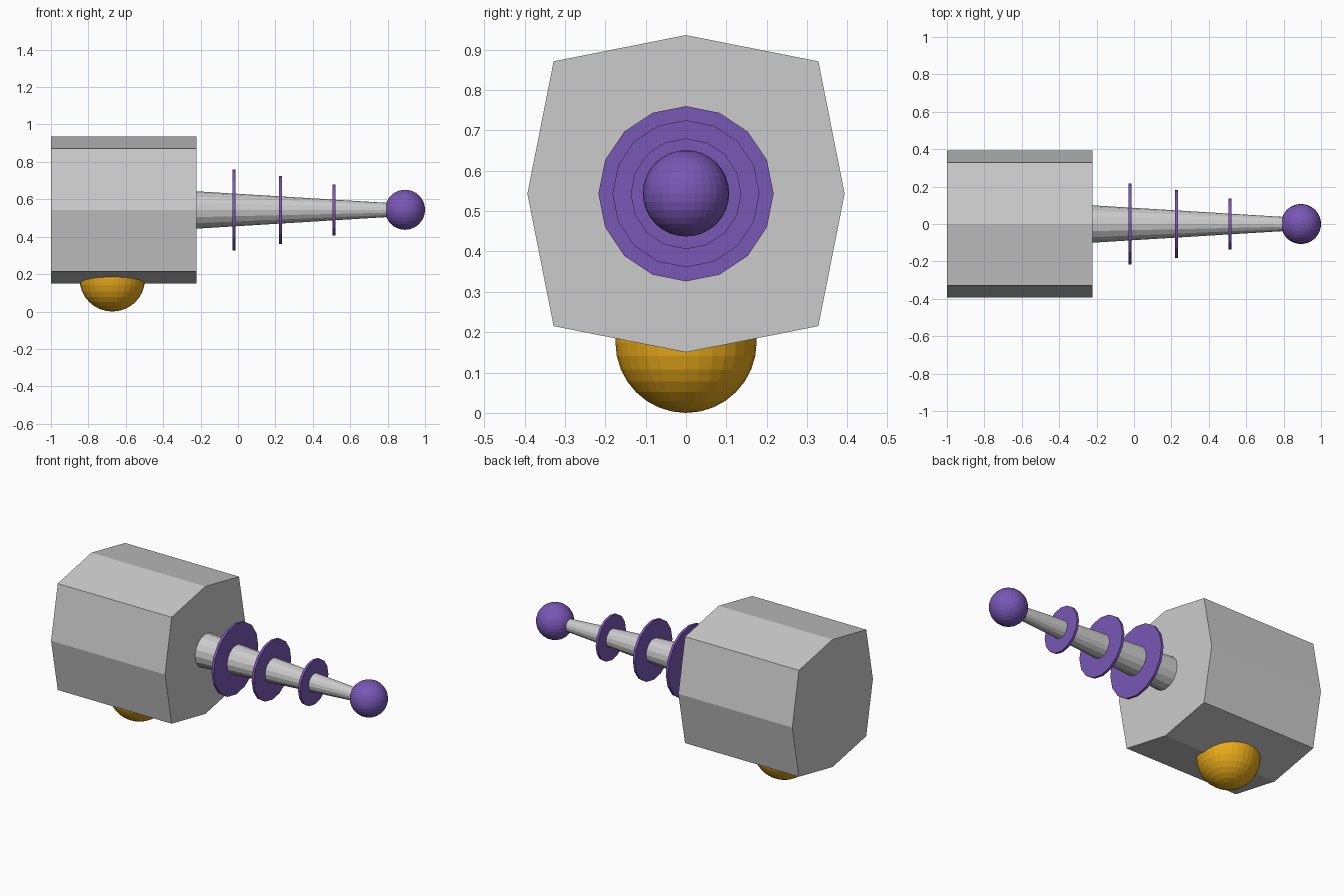
import bpy, bmesh
from math import pi

if "Cube" in bpy.data.objects:
    bpy.data.objects.remove(bpy.data.objects["Cube"])

AXIS_Z = 0.543


def material(name, rgb):
    m = bpy.data.materials.new(name)
    m.diffuse_color = (*rgb, 1)
    m.use_nodes = True
    m.node_tree.nodes["Principled BSDF"].inputs["Base Color"].default_value = m.diffuse_color
    return m


purple = material("purple", (0.19, 0.095, 0.46))
gold = material("gold", (0.8, 0.4, 0.01))


def finish(name, mat=None):
    ob = bpy.context.object
    ob.name = name
    if mat:
        ob.data.materials.append(mat)
    return ob


def tapered_rod(name, x0, x1, r0, r1, mat=None):
    """16-sided cone or disc lying along x on the common axis."""
    bpy.ops.mesh.primitive_cone_add(
        vertices=16, radius1=r0, radius2=r1, depth=x1 - x0,
        location=((x0 + x1) / 2, 0, AXIS_Z), rotation=(0, pi / 2, 0))
    return finish(name, mat)


def ball(name, x, z, r, mat):
    bpy.ops.mesh.primitive_uv_sphere_add(
        segments=32, ring_count=16, radius=r, location=(x, 0, z))
    return finish(name, mat)


# Body: eight-sided block, section extruded along x
a, b = 0.393, 0.328
section = [(0, a), (b, b), (a, 0), (b, -b), (0, -a), (-b, -b), (-a, 0), (-b, b)]
bm = bmesh.new()
face = bm.faces.new([bm.verts.new((-1, y, AXIS_Z + z)) for y, z in section])
ext = bmesh.ops.extrude_face_region(bm, geom=[face], use_keep_orig=True)
bmesh.ops.translate(bm, vec=(0.777, 0, 0),
                    verts=[v for v in ext["geom"] if isinstance(v, bmesh.types.BMVert)])
bmesh.ops.recalc_face_normals(bm, faces=bm.faces)
mesh = bpy.data.meshes.new("body")
bm.to_mesh(mesh)
bm.free()
bpy.context.collection.objects.link(bpy.data.objects.new("body", mesh))

# Tapered barrel, ending inside the tip ball
tapered_rod("barrel", -0.24, 0.88, 0.101, 0.033)

# Cooling discs, shrinking toward the tip
for i, (x, r) in enumerate([(-0.021, 0.217), (0.228, 0.182), (0.513, 0.137)], 1):
    tapered_rod(f"disc_{i}", x - 0.0075, x + 0.0075, r, r, purple)

# Tip ball and the dome under the body
ball("tip_ball", 0.893, 0.544, 0.107, purple)
ball("bottom_dome", -0.672, 0.175, 0.175, gold)
